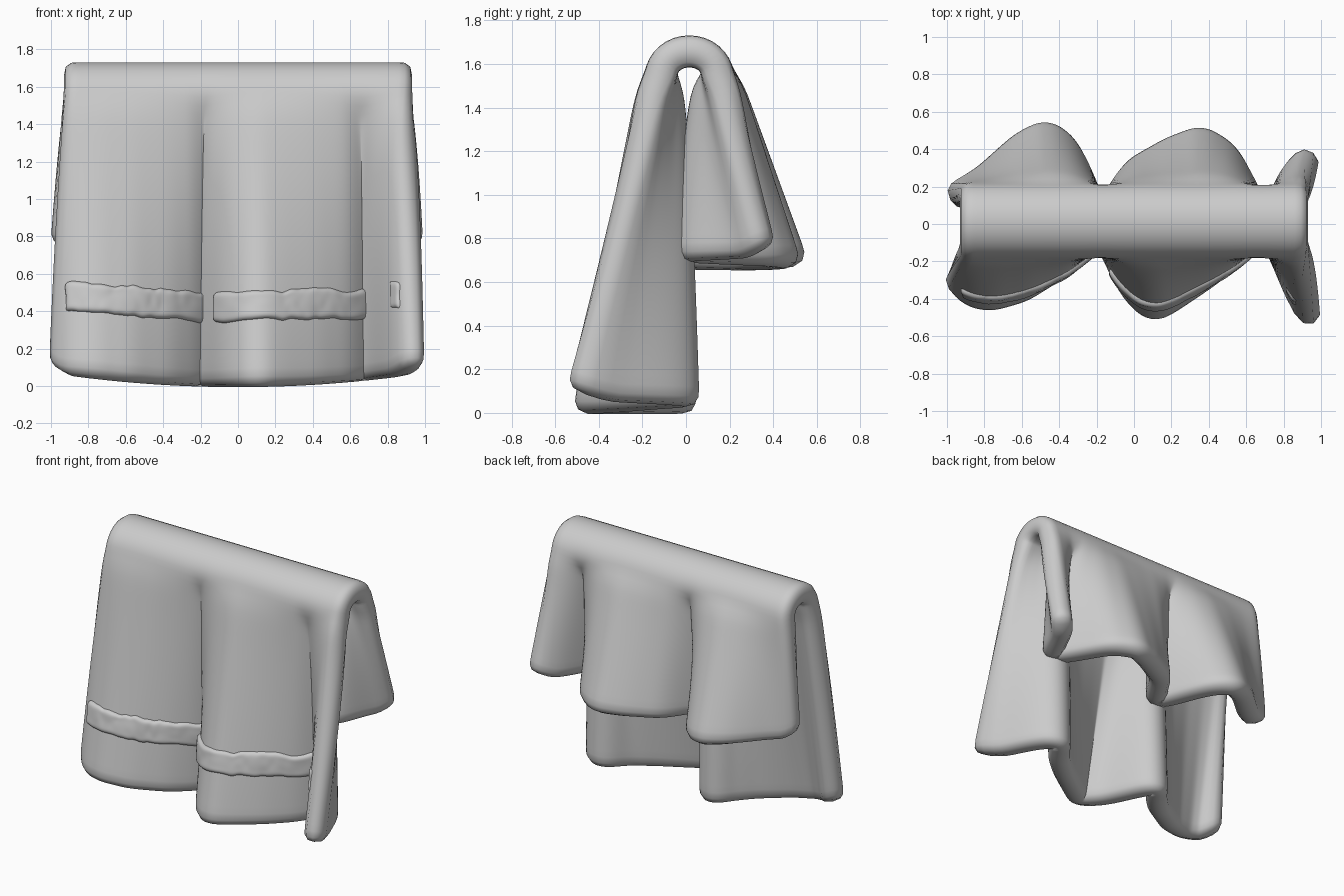
import bpy, math, random

random.seed(4)
cube = bpy.data.objects.get("Cube")
if cube:
    bpy.data.objects.remove(cube)

cloth = bpy.data.materials.new("plain_grey")
cloth.use_nodes = True
GREY = (0.6, 0.6, 0.6, 1)
cloth.diffuse_color = GREY
cloth.node_tree.nodes["Principled BSDF"].inputs["Base Color"].default_value = GREY

TOP = 1.55       # height where the flaps leave the rounded ridge
MID = 0.015      # y of the ridge centre
HALF = 0.13      # half width of the ridge
THICK = 0.15
RIDGE_END = 0.935
LEFT, RIGHT = -.99, .965   # hem ends in x

# Wavy hem of each flap as (x, y) along the middle of the cloth
FRONT = [(-1.1, -.15), (-.97, -.27), (-.88, -.38), (-.77, -.405), (-.6, -.355), (-.4, -.225),
         (-.27, -.09), (-.2, .02), (-.13, -.09), (-.02, -.34), (.1, -.47), (.2, -.41),
         (.4, -.27), (.55, -.14), (.66, .02), (.75, -.06), (.82, -.22), (.88, -.38),
         (.95, -.53), (1.05, -.72)]
BACK = [(-1.1, .05), (-.97, .14), (-.8, .25), (-.6, .44), (-.47, .51), (-.36, .42),
        (-.27, .21), (-.2, .0), (-.12, .09), (0, .29), (.2, .41), (.36, .475),
        (.5, .38), (.6, .17), (.68, .0), (.74, .0), (.85, .27), (.95, .385), (1.05, .48)]


def lerp(a, b, t):
    return a + (b - a) * t


def hem(profile, x):
    """Hem depth at x, softened by averaging neighbours."""
    total = 0
    for k in range(-2, 3):
        q = x + k * 0.018
        for (x0, y0), (x1, y1) in zip(profile, profile[1:]):
            if x0 <= q < x1:
                total += lerp(y0, y1, (q - x0) / (x1 - x0))
                break
    return total / 5


def hem_height(front, s):
    """Height of the hem: lowest in the middle, rounded at the corners."""
    corner = max(0, 1 - min(s, 1 - s) / 0.04)
    base = -0.01 if front else 0.65
    return base + 0.075 * lerp(LEFT, RIGHT, s) ** 2 + 0.05 * corner ** 2


def flap_point(front, s, t):
    """Point on a flap: s runs across, t runs from ridge (0) to hem (1)."""
    xb = lerp(LEFT, RIGHT, s)
    x = lerp(lerp(-RIDGE_END, RIDGE_END, s), xb, t ** .8)
    y0 = MID - HALF if front else MID + HALF
    yb = hem(FRONT if front else BACK, xb)
    outward = (yb < y0) if front else (yb > y0)
    # Folds open quickly under the ridge, then hang straight; hollows pinch in early
    spread = t + .07 * (1 - t) * min(1, t * 15) if outward else t ** .45
    return (x, lerp(y0, yb, spread), lerp(TOP, hem_height(front, s), t))


def ridge_point(s, angle):
    return (lerp(-RIDGE_END, RIDGE_END, s), MID - HALF * math.cos(angle),
            TOP + 0.11 * math.sin(angle))


def sheet(name, rows, thickness, offset, levels):
    """Skin rows of points, thicken and smooth them."""
    n = len(rows[0])
    verts = [p for row in rows for p in row]
    faces = [(j * n + i, j * n + i + 1, (j + 1) * n + i + 1, (j + 1) * n + i)
             for j in range(len(rows) - 1) for i in range(n - 1)]
    mesh = bpy.data.meshes.new(name)
    mesh.from_pydata(verts, [], faces)
    mesh.materials.append(cloth)
    mesh.polygons.foreach_set("use_smooth", [True] * len(faces))
    obj = bpy.data.objects.new(name, mesh)
    bpy.context.collection.objects.link(obj)
    solid = obj.modifiers.new("thickness", "SOLIDIFY")
    solid.thickness, solid.offset = thickness, offset
    sub = obj.modifiers.new("soften", "SUBSURF")
    sub.levels = sub.render_levels = levels


# Draped towel: front flap, rounded ridge, back flap; wide end cells round the rim
COLS = 62
cols = [0] + [lerp(.045, .955, i / COLS) for i in range(COLS + 1)] + [1]
down = [i / 16 * .94 for i in range(1, 17)] + [1]
down_back = [i / 10 * .9 for i in range(1, 11)] + [1]
rows = [[flap_point(True, s, t) for s in cols] for t in reversed(down)]
rows += [[ridge_point(s, math.pi * k / 8) for s in cols] for k in range(9)]
rows += [[flap_point(False, s, t) for s in cols] for t in down_back]
sheet("draped_towel", rows, THICK, 0, 1)


# Raised, slightly ragged trim bands on the front folds
def band(name, x0, x1, z0, z1, height, bump, n):
    cells = []
    for i in range(n + 1):
        k = i / n
        s = (lerp(x0, x1, k) - LEFT) / (RIGHT - LEFT)
        base = lerp(z0, z1, k) + random.uniform(-.008, .008)
        tall = height + random.uniform(-.008, .008)
        low = hem_height(True, s)
        column = []
        for j in range(5):
            t = (TOP - base - tall * j / 4) / (TOP - low)
            x, y, z = flap_point(True, s, t)
            column.append((x, y + random.uniform(-.005, .005), z))
        cells.append(column)
    sheet(name, [[c[j] for c in cells] for j in range(5)], THICK / 2 + bump, 1, 2)


band("left_fold_band", -.9, -.24, .385, .335, .165, .022, 24)
band("middle_fold_band", -.07, .64, .325, .355, .17, .022, 26)
band("edge_band", .88, .93, .4, .4, .16, .006, 3)
